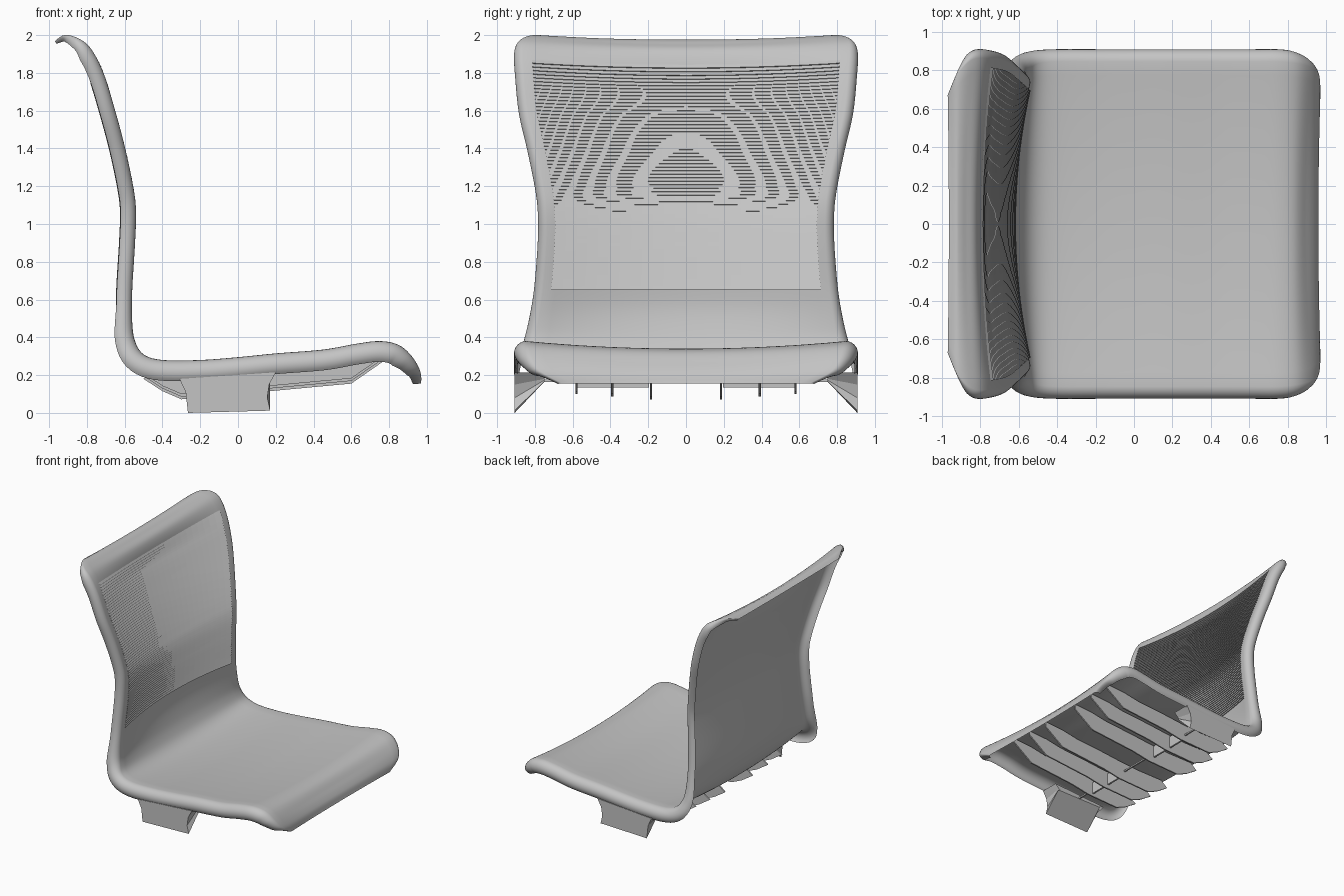
import bpy
import bmesh
import math
from mathutils import Vector

cube = bpy.data.objects.get("Cube")
if cube:
    bpy.data.objects.remove(cube, do_unlink=True)

grey = bpy.data.materials.new("plain_grey")
colour = (0.55, 0.55, 0.55, 1)
grey.diffuse_color = colour
grey.use_nodes = True
grey.node_tree.nodes["Principled BSDF"].inputs["Base Color"].default_value = colour


def make_object(name, bm, smooth=False):
    mesh = bpy.data.meshes.new(name)
    bm.to_mesh(mesh)
    bm.free()
    mesh.materials.append(grey)
    for poly in mesh.polygons:
        poly.use_smooth = smooth
    obj = bpy.data.objects.new(name, mesh)
    bpy.context.collection.objects.link(obj)
    return obj


def add_grid(bm, rows):
    verts = [[bm.verts.new(p) for p in row] for row in rows]
    for a, b in zip(verts, verts[1:]):
        for j in range(len(a) - 1):
            bm.faces.new((a[j], a[j + 1], b[j + 1], b[j]))


def add_prism(bm, near, far):
    a = [bm.verts.new(p) for p in near]
    b = [bm.verts.new(p) for p in far]
    bm.faces.new(a)
    bm.faces.new(b[::-1])
    for i in range(len(a)):
        k = (i + 1) % len(a)
        bm.faces.new((a[k], a[i], b[i], b[k]))


def add_box(bm, centre, size):
    result = bmesh.ops.create_cube(bm, size=1)
    bmesh.ops.scale(bm, vec=size, verts=result["verts"])
    bmesh.ops.translate(bm, vec=centre, verts=result["verts"])


def ease(v, lo, hi):
    t = min(1, max(0, (v - lo) / (hi - lo)))
    return t * t * (3 - 2 * t)


# Side profile from the front lip to the top lip: x, z, half width
PROFILE = [Vector(p) for p in (
    (.97, .155, .68), (.965, .22, .81), (.92, .30, .875), (.85, .36, .90),
    (.75, .38, .91), (.62, .365, .91), (.45, .335, .91), (.2, .315, .91),
    (0, .295, .91), (-.2, .28, .91), (-.4, .28, .91), (-.5, .31, .90),
    (-.545, .38, .865), (-.56, .48, .835), (-.56, .65, .805), (-.545, .9, .785),
    (-.54, 1.07, .785), (-.555, 1.2, .80), (-.597, 1.4, .84), (-.65, 1.6, .885),
    (-.712, 1.8, .905), (-.78, 1.93, .91), (-.85, 1.985, .885),
    (-.92, 2, .80), (-.97, 1.968, .68))]
STEPS = 5


def profile_at(s):
    """Smooth point on the profile, s counted in stations."""
    i = min(int(s), len(PROFILE) - 2)
    t = s - i
    a, b = PROFILE[max(i - 1, 0)], PROFILE[i]
    c, d = PROFILE[i + 1], PROFILE[min(i + 2, len(PROFILE) - 1)]
    return (b * 2 + (c - a) * t + (a * 2 - b * 5 + c * 4 - d) * t ** 2
            + (b * 3 - a - c * 3 + d) * t ** 3) / 2


LAST = len(PROFILE) - 1


def section(s):
    """Position, facing direction, half width, hollow depth and rim radius."""
    p = profile_at(s)
    tangent = profile_at(min(s + .05, LAST)) - profile_at(max(s - .05, 0))
    normal = Vector((tangent.y, 0, -tangent.x)).normalized()
    back = ease(p.y, .3, .6) if p.x < 0 else 0
    hollow = .04 + .045 * back * (1 - ease(p.y, 1.75, 1.98))
    hollow *= min(1, .25 + .4 * min(s, LAST - s))
    rim = .064 - .016 * back
    rim *= min(1, .4 + .25 * s, .2 + .25 * (LAST - s))
    return Vector((p.x, 0, p.y)), normal, p.z, hollow, rim


def inner_point(s, u, proud=0):
    pos, normal, width, hollow, rim = section(s)
    pos = pos + normal * (proud - hollow * (1 - u * u))
    pos.y = u * (width - rim)
    return pos


def rim_point(s, side, angle):
    pos, normal, width, hollow, rim = section(s)
    pos = pos - normal * rim * (1 - math.cos(angle))
    pos.y = side * (width - rim + rim * math.sin(angle))
    return pos


# One continuous seat and back shell with rolled side rims
angles = [math.radians(a) for a in range(15, 136, 15)]
bm = bmesh.new()
rows = []
for k in range(LAST * STEPS + 1):
    s = k / STEPS
    row = [rim_point(s, -1, a) for a in reversed(angles)]
    row += [inner_point(s, j / 12) for j in range(-12, 13)]
    row += [rim_point(s, 1, a) for a in angles]
    rows.append(row)
add_grid(bm, rows)
make_object("seat_and_back_shell", bm, smooth=True)


# Fine horizontal slats covering the backrest
def station_at_height(z):
    lo, hi = 13, 22
    for _ in range(30):
        mid = (lo + hi) / 2
        if profile_at(mid).y < z:
            lo = mid
        else:
            hi = mid
    return lo


bm = bmesh.new()
SLATS = 64
heights = [.65 + 1.22 * k / SLATS for k in range(SLATS + 1)]
for low, high in zip(heights, heights[1:]):
    edges = ((low, .002), (low, .01), (high, .002))
    add_grid(bm, [[inner_point(station_at_height(z), .945 * j / 12, proud)
                   for j in range(-12, 13)] for z, proud in edges])
make_object("backrest_slats", bm)

# Stiffening ribs under the seat
UNDERSIDE = ((-.5, .18), (-.4, .115), (-.3, .072), (0, .085), (.17, .115), (.6, .155), (.78, .28))
TOPSIDE = ((.78, .322), (.6, .31), (.45, .283), (.2, .264), (0, .244), (-.2, .23), (-.44, .228))
bm = bmesh.new()
for y in (.185, .39, .58):
    lift = .07 * (y - .185)
    rise = .04 * (y / .85) ** 2
    outline = [(x, z + lift) for x, z in UNDERSIDE] + [(x, z + rise) for x, z in TOPSIDE]
    for side in (-1, 1):
        add_prism(bm, [(x, side * y - .006, z) for x, z in outline],
                  [(x, side * y + .006, z) for x, z in outline])
bmesh.ops.recalc_face_normals(bm, faces=bm.faces)
make_object("seat_ribs", bm)

# Cross plates joining neighbouring ribs, and a thin rod through them
bm = bmesh.new()
for y in (-.485, -.29, .29, .485):
    add_box(bm, (-.05, y, .185), (.015, .19, .1))
add_box(bm, (-.05, 0, .17), (.012, 1.5, .012))
make_object("cross_plates", bm)

# Side mounting brackets, tapering inward to the seat rim
BRACKET = ((-.265, 0), (.17, .012), (.155, .08), (.165, .15), (.2, .215), (-.31, .18), (-.277, .11))
for side, name in ((-1, "right_bracket"), (1, "left_bracket")):
    bm = bmesh.new()
    add_prism(bm, [(x, side * .907, z) for x, z in BRACKET],
              [(x, side * .75, max(z, .165 + z * .1)) for x, z in BRACKET])
    bmesh.ops.recalc_face_normals(bm, faces=bm.faces)
    make_object(name, bm)
